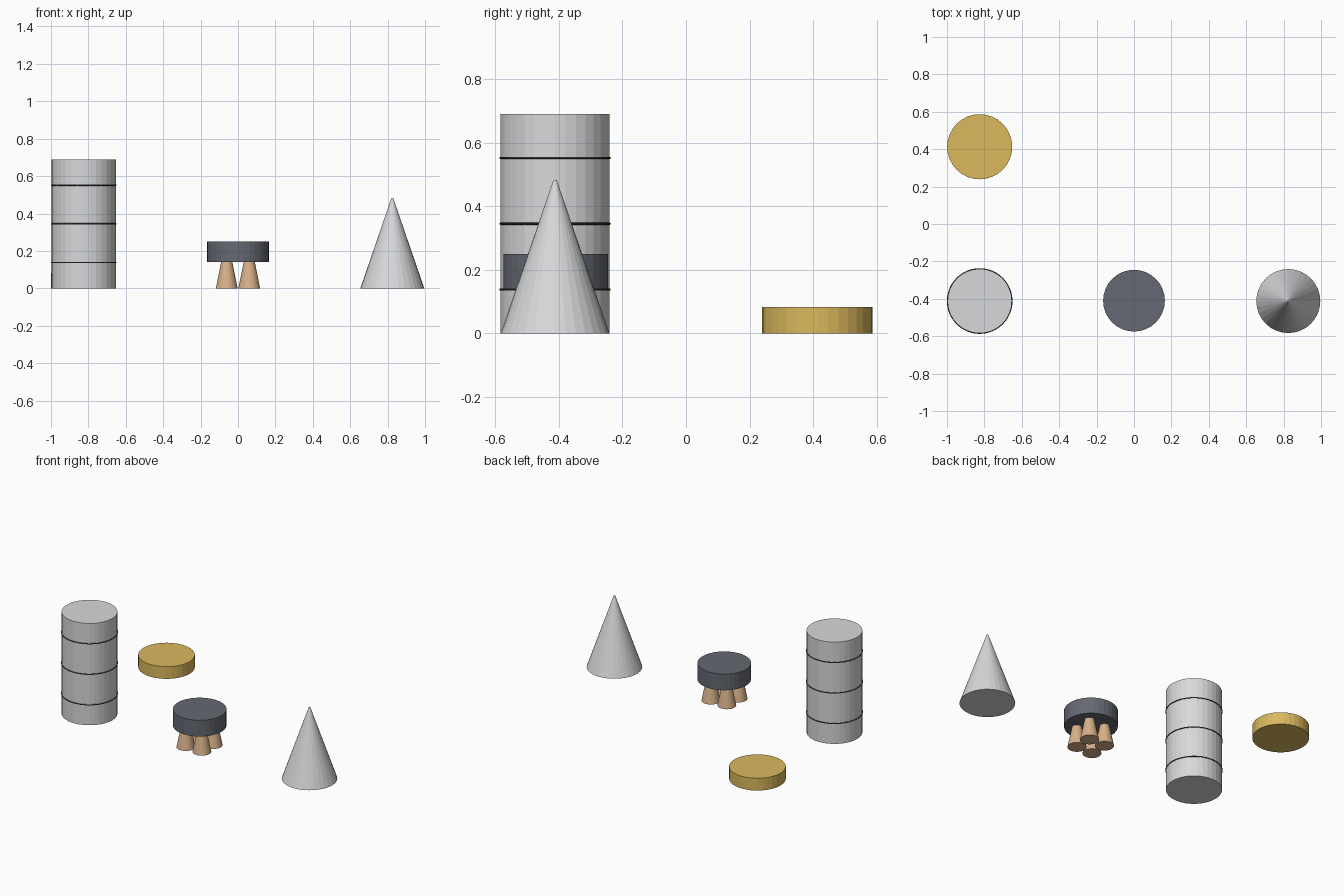
import bpy

default = bpy.data.objects.get("Cube")
if default:
    bpy.data.objects.remove(default, do_unlink=True)


def make_material(name, color):
    mat = bpy.data.materials.new(name)
    mat.use_nodes = True
    mat.diffuse_color = (*color, 1)
    mat.node_tree.nodes["Principled BSDF"].inputs["Base Color"].default_value = (*color, 1)
    return mat


silver = make_material("silver", (0.68, 0.69, 0.70))
gold = make_material("gold", (0.70, 0.48, 0.11))
charcoal = make_material("charcoal", (0.13, 0.14, 0.17))
black = make_material("ring_black", (0.04, 0.045, 0.05))
wood = make_material("tan_wood", (0.69, 0.44, 0.25))


def finish(name, mat):
    obj = bpy.context.object
    obj.name = name
    obj.data.materials.append(mat)
    return obj


def round_part(name, mat, x, y, bottom, top, r_bottom, r_top):
    """Flat-faceted upright cylinder or tapered cone."""
    bpy.ops.mesh.primitive_cone_add(
        vertices=32, radius1=r_bottom, radius2=r_top, depth=top - bottom,
        location=(x, y, (bottom + top) / 2))
    return finish(name, mat)


ROW = -0.412
SIDE = 0.825

# Tall drum with three thin hoops
round_part("drum_body", silver, -SIDE, ROW, 0, 0.69, 0.172, 0.172)
for i in range(3):
    bpy.ops.mesh.primitive_torus_add(
        major_segments=48, minor_segments=8, major_radius=0.172, minor_radius=0.0035,
        location=(-SIDE, ROW, 0.138 + i * 0.207))
    finish(f"drum_hoop_{i + 1}", black)

# Low round disc
round_part("low_disc", gold, -SIDE, 0.413, 0, 0.083, 0.174, 0.174)

# Stool: thick seat on four tapered legs
round_part("stool_seat", charcoal, 0, ROW + 0.002, 0.14, 0.25, 0.165, 0.165)
for sx in (-1, 1):
    for sy in (-1, 1):
        name = f"stool_leg_{'front' if sy < 0 else 'back'}_{'left' if sx > 0 else 'right'}"
        round_part(name, wood, sx * 0.06, ROW + sy * 0.06, 0, 0.14, 0.058, 0.03)

# Cone with a tiny blunt tip
round_part("cone", silver, SIDE, ROW, 0, 0.483, 0.171, 0.005)
